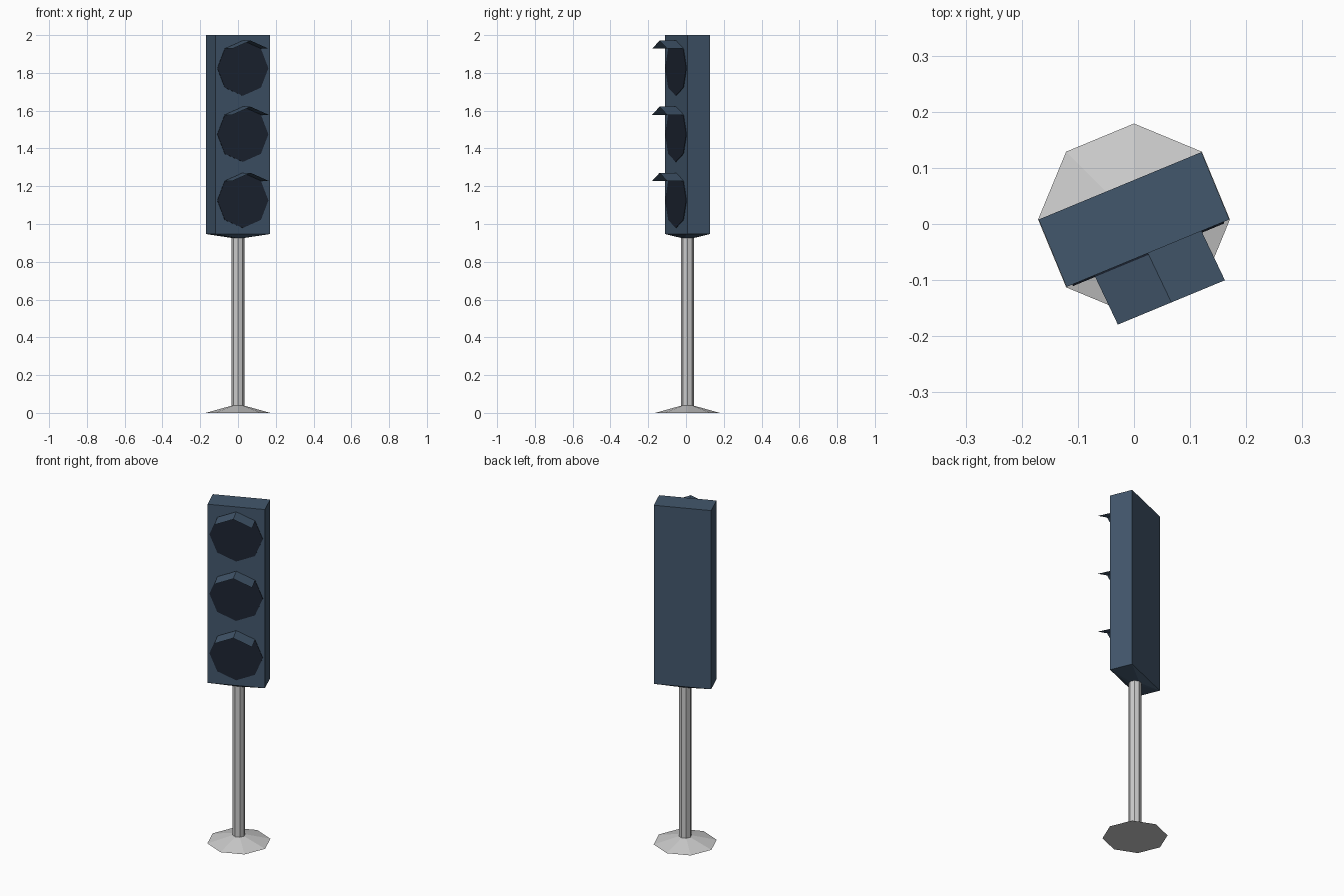
import bpy, bmesh, math
from mathutils import Matrix, Vector

if "Cube" in bpy.data.objects:
    bpy.data.objects.remove(bpy.data.objects["Cube"])

CY = 0.008                      # axis of the post
TURN = math.radians(22.5)       # the head is turned on the post
PLACE = Matrix.Translation((0, CY, 0)) @ Matrix.Rotation(TURN, 4, 'Z')


def material(name, color):
    m = bpy.data.materials.new(name)
    m.diffuse_color = (*color, 1)
    m.use_nodes = True
    m.node_tree.nodes["Principled BSDF"].inputs["Base Color"].default_value = m.diffuse_color
    return m


blue = material("blue_paint", (0.055, 0.095, 0.15))
dark = material("dark_glass", (0.012, 0.018, 0.032))


def finish(name, bm, mat=None, matrix=None):
    if matrix:
        bm.transform(matrix)
    me = bpy.data.meshes.new(name)
    bm.to_mesh(me)
    bm.free()
    ob = bpy.data.objects.new(name, me)
    bpy.context.collection.objects.link(ob)
    if mat:
        me.materials.append(mat)
    return ob


def cone(name, r1, r2, z1, z2):
    bm = bmesh.new()
    bmesh.ops.create_cone(bm, cap_ends=True, segments=8, radius1=r1, radius2=r2, depth=z2 - z1)
    return finish(name, bm, None, Matrix.Translation((0, CY, (z1 + z2) / 2)))


# Octagonal foot and post
cone("foot", 0.171, 0.034, 0, 0.038)
cone("post", 0.034, 0.034, 0.03, 0.935)

# Housing: box with a shallow tapered underside meeting the post
W, D, Z0, Z1 = 0.157, 0.065, 0.947, 2.0
bm = bmesh.new()
for x in (-W, W):
    for y in (-D, D):
        for z in (Z0, Z1):
            bm.verts.new((x, y, z))
for i in range(8):
    a = i * math.tau / 8 - TURN
    bm.verts.new((0.033 * math.cos(a), 0.033 * math.sin(a), 0.926))
bmesh.ops.convex_hull(bm, input=bm.verts)
bmesh.ops.dissolve_limit(bm, angle_limit=0.01, verts=bm.verts, edges=bm.edges)
finish("housing", bm, blue, PLACE)

# Three lamps, each an octagonal lens under a folded visor
R = 0.146
for name, z in (("upper", 1.825), ("middle", 1.475), ("lower", 1.125)):
    bm = bmesh.new()
    bmesh.ops.create_cone(bm, cap_ends=True, segments=8, radius1=R, radius2=R, depth=0.006)
    finish(name + "_lens", bm, dark,
           PLACE @ Matrix.Translation((0, -D, z)) @ Matrix.Rotation(math.pi / 2, 4, 'X'))

    bm = bmesh.new()
    rim = [Vector((R * math.cos(a), -D, z + R * math.sin(a)))
           for a in (math.pi * 0.75, math.pi * 0.5, math.pi * 0.25)]
    back = [bm.verts.new(p) for p in rim]
    front = [bm.verts.new(p + Vector((0.005, -0.097, 0))) for p in rim]
    for i in range(2):
        bm.faces.new((back[i], front[i], front[i + 1], back[i + 1]))
    bmesh.ops.recalc_face_normals(bm, faces=bm.faces)
    finish(name + "_visor", bm, blue, PLACE)
